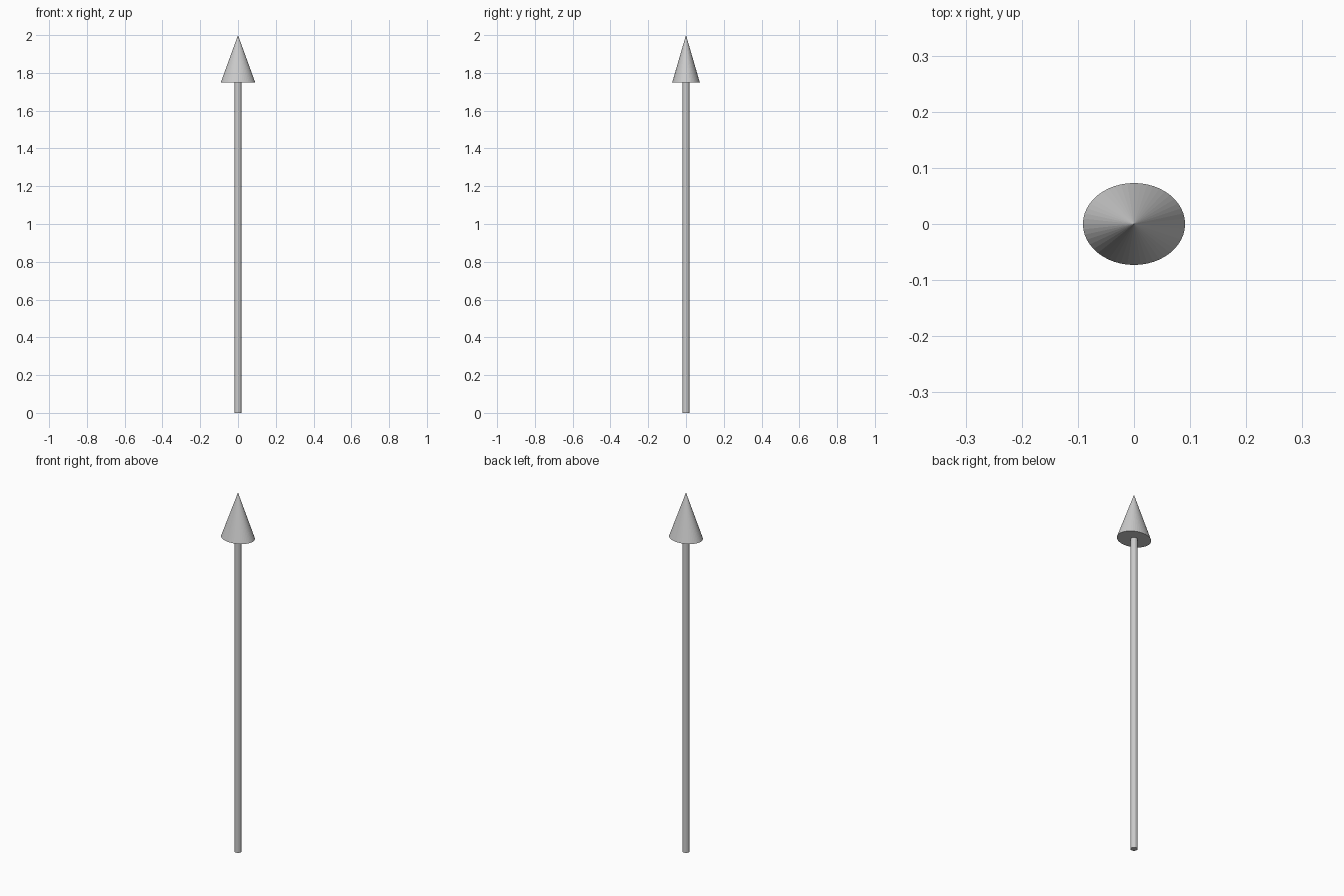
import bpy

if "Cube" in bpy.data.objects:
    bpy.data.objects.remove(bpy.data.objects["Cube"])

HEAD_BASE = 1.75
TOP = 2.0


def finish(name, scale=(1, 1, 1)):
    obj = bpy.context.object
    obj.name = name
    obj.scale = scale
    bpy.ops.object.transform_apply(location=False, rotation=False, scale=True)
    return obj


# Slim round shaft, from the ground to the underside of the head
bpy.ops.mesh.primitive_cylinder_add(vertices=16, radius=0.0175, depth=HEAD_BASE,
                                    location=(0, 0, HEAD_BASE / 2))
finish("shaft")

# Pointed head with an oval base
bpy.ops.mesh.primitive_cone_add(vertices=48, radius1=0.091, radius2=0, depth=TOP - HEAD_BASE,
                                location=(0, 0, (TOP + HEAD_BASE) / 2))
finish("arrow_head", (1, 0.073 / 0.091, 1))
